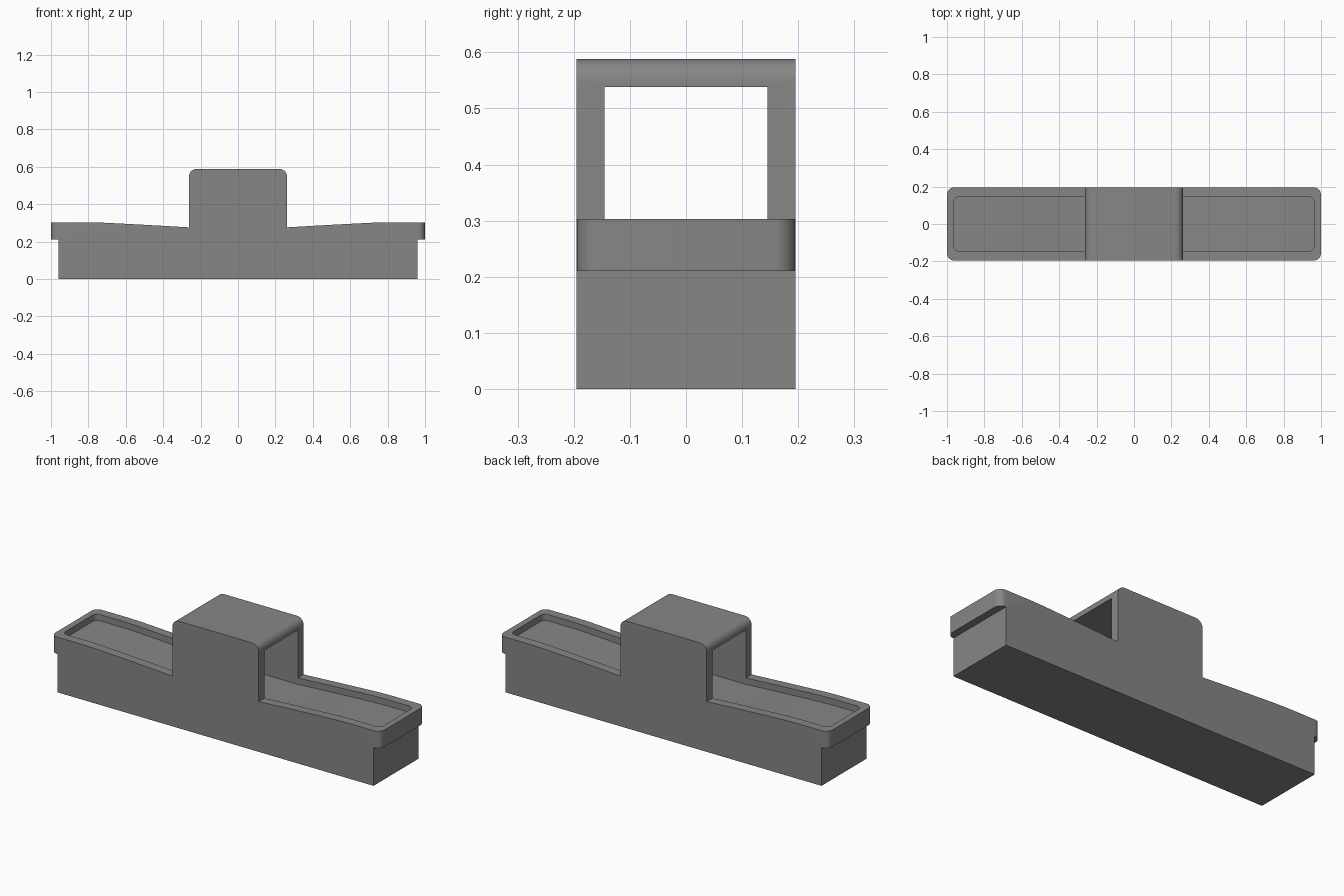
import bpy
import bmesh

# Remove the default object
cube = bpy.data.objects.get("Cube")
if cube:
    bpy.data.objects.remove(cube, do_unlink=True)

HALF_WIDTH = 0.195
WALL = 0.05
DECK = 0.303        # height of the rim at both ends
CABIN_X = 0.262
CABIN_TOP = 0.588

# Sheer line of the rim, from the end to the cabin
SHEER = [(0.80, DECK), (0.72, 0.301), (0.62, 0.296), (0.45, 0.287), (CABIN_X, 0.276)]


def make_material(name, value):
    mat = bpy.data.materials.new(name)
    mat.use_nodes = True
    colour = (value, value, value, 1)
    mat.diffuse_color = colour
    mat.node_tree.nodes["Principled BSDF"].inputs["Base Color"].default_value = colour
    return mat


def extrude_profile(name, right_half, half_depth, bevels):
    """Mirror a half outline in x, extrude it along y, then round chosen edges."""
    outline = right_half + [(-x, z) for x, z in reversed(right_half)]
    bm = bmesh.new()
    face = bm.faces.new([bm.verts.new((x, -half_depth, z)) for x, z in outline])
    new = bmesh.ops.extrude_face_region(bm, geom=[face])["geom"]
    moved = [v for v in new if isinstance(v, bmesh.types.BMVert)]
    bmesh.ops.translate(bm, verts=moved, vec=(0, 2 * half_depth, 0))
    bmesh.ops.recalc_face_normals(bm, faces=bm.faces)
    for rule, radius in bevels:
        edges = [e for e in bm.edges if rule(*[v.co for v in e.verts])]
        bmesh.ops.bevel(bm, geom=edges, offset=radius, segments=8,
                        profile=0.5, affect='EDGES')
    mesh = bpy.data.meshes.new(name)
    bm.to_mesh(mesh)
    bm.free()
    obj = bpy.data.objects.new(name, mesh)
    bpy.context.collection.objects.link(obj)
    return obj


def upright_at(x):
    return lambda a, b: (abs(abs(a.x) - x) < 1e-4 and abs(a.x - b.x) < 1e-4
                         and abs(a.y - b.y) < 1e-4)


def crosswise_at(z):
    return lambda a, b: (abs(a.z - z) < 1e-4 and abs(b.z - z) < 1e-4
                         and abs(a.x - b.x) < 1e-4)


# Solid body: base, overhanging end lips, sloping rim and cabin
body = extrude_profile(
    "body",
    [(0.96, 0), (0.96, 0.21), (1, 0.21), (1, DECK)] + SHEER + [(CABIN_X, CABIN_TOP)],
    HALF_WIDTH,
    [(upright_at(1), 0.038), (crosswise_at(CABIN_TOP), 0.04)])

# Recess running through the deck and the cabin, following the sheer line
DEPTH = 0.035
recess = extrude_profile(
    "recess_cutter",
    [(x, z - DEPTH) for x, z in reversed(SHEER)]
    + [(0.966, DECK - DEPTH), (0.966, CABIN_TOP - WALL)],
    HALF_WIDTH - WALL,
    [(upright_at(0.966), 0.03)])
recess.hide_render = True

cut = body.modifiers.new("recess", 'BOOLEAN')
cut.operation = 'DIFFERENCE'
cut.solver = 'EXACT'
cut.object = recess

bpy.ops.object.select_all(action='DESELECT')
body.select_set(True)
bpy.context.view_layer.objects.active = body
bpy.ops.object.modifier_apply(modifier=cut.name)
bpy.data.objects.remove(recess, do_unlink=True)

body.data.materials.clear()
body.data.materials.append(make_material("plain grey", 0.24))
bpy.ops.object.shade_smooth_by_angle(angle=0.5)
